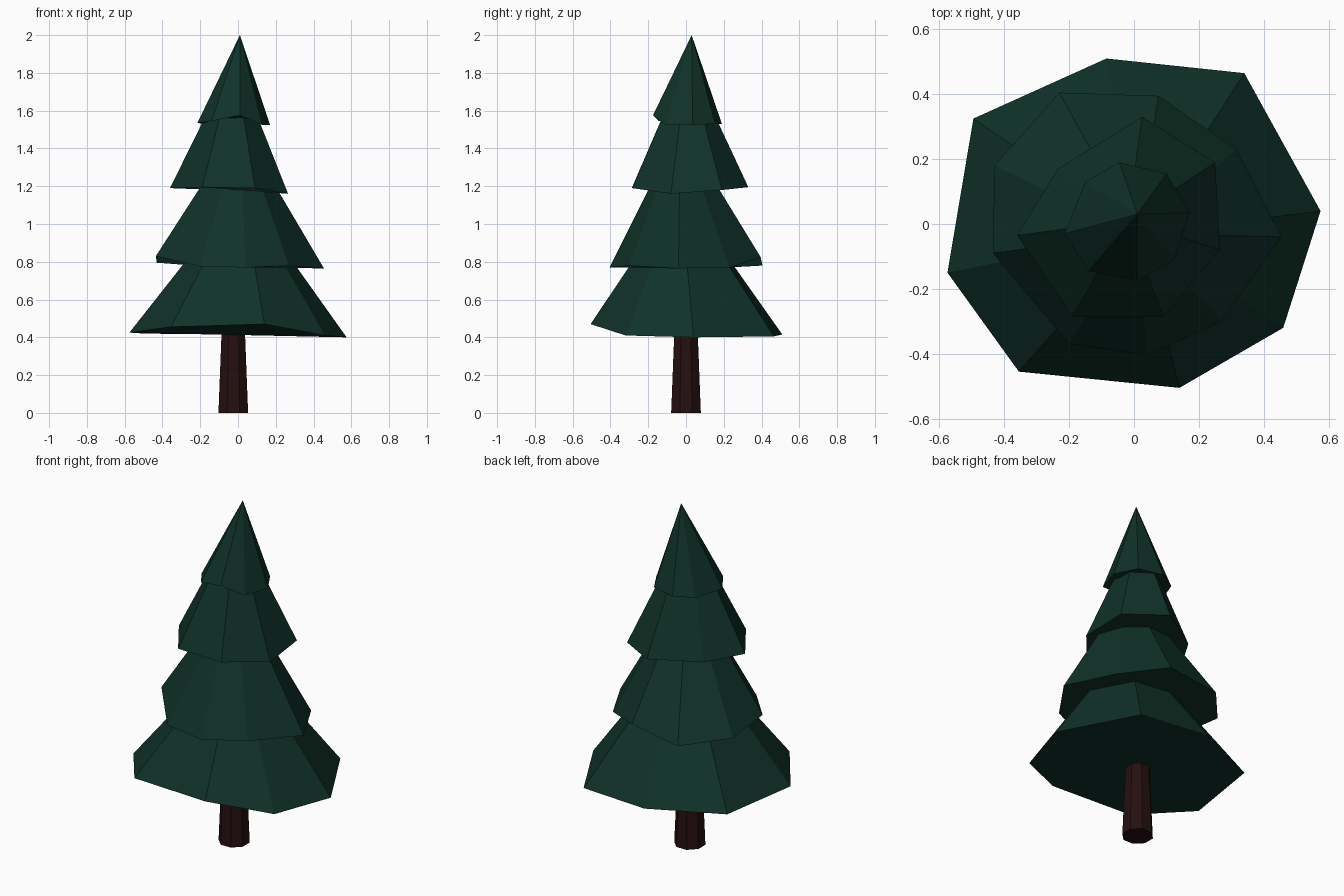
import bpy, bmesh, math
from mathutils import Vector

if "Cube" in bpy.data.objects:
    bpy.data.objects.remove(bpy.data.objects["Cube"])


def material(name, rgb):
    m = bpy.data.materials.new(name)
    m.diffuse_color = (*rgb, 1)
    m.use_nodes = True
    m.node_tree.nodes["Principled BSDF"].inputs["Base Color"].default_value = m.diffuse_color
    return m


needle_green = material("needle_green", (0.005, 0.031, 0.021))
bark_brown = material("bark_brown", (0.019, 0.005, 0.005))


def skin(name, lower, upper, mat):
    """Closed flat-shaded solid between two rings; coincident points are merged."""
    bm = bmesh.new()
    a = [bm.verts.new(p) for p in lower]
    b = [bm.verts.new(p) for p in upper]
    n = len(a)
    for i in range(n):
        j = (i + 1) % n
        bm.faces.new((a[i], a[j], b[j]))
        bm.faces.new((a[i], b[j], b[i]))
    bm.faces.new(a[::-1])
    bm.faces.new(b)
    bmesh.ops.remove_doubles(bm, verts=bm.verts, dist=1e-4)
    bmesh.ops.recalc_face_normals(bm, faces=bm.faces)
    me = bpy.data.meshes.new(name)
    bm.to_mesh(me)
    bm.free()
    me.materials.append(mat)
    ob = bpy.data.objects.new(name, me)
    bpy.context.collection.objects.link(ob)
    return ob


def tier(name, rim, tip, top_z):
    """Irregular skirt of branches, tapering towards tip and cut off inside the next tier."""
    tip = Vector(tip)
    rim = [Vector(p) for p in rim]
    top = [p.lerp(tip, (top_z - p.z) / (tip.z - p.z)) for p in rim]
    skin(name, rim, top, needle_green)


# Trunk: tapered eight-sided post
def ring(cx, cy, z, r, n=8):
    return [(cx + r * math.cos(math.tau * (i + .5) / n),
             cy + r * math.sin(math.tau * (i + .5) / n), z) for i in range(n)]


skin("trunk", ring(-.025, 0, 0, .085), ring(-.025, 0, .5, .064), bark_brown)

# Three lower tiers, rims listed counter-clockwise
tier("bottom_branches", [
    (.575, .04, .40), (.34, .465, .405), (-.085, .51, .415), (-.495, .325, .42),
    (-.575, -.15, .425), (-.355, -.455, .455), (.14, -.505, .47), (.46, -.32, .41),
], (.02, -.03, 1.18), .95)

tier("lower_middle_branches", [
    (.455, -.04, .765), (.315, .23, .77), (.075, .395, .825), (-.23, .405, .78),
    (-.43, .18, .795), (-.435, -.09, .83), (-.2, -.37, .775), (.04, -.405, .77),
    (.27, -.30, .78),
], (.01, -.03, 1.52), 1.35)

tier("upper_middle_branches", [
    (.265, -.08, 1.16), (.25, .19, 1.18), (.025, .33, 1.195), (-.235, .17, 1.185),
    (-.36, -.035, 1.19), (-.19, -.285, 1.195), (.09, -.285, 1.19),
], (-.02, .01, 1.88), 1.7)

# Crown: pointed tip with a small shoulder on its left side
rim = [(.17, .035, 1.525), (.1, .155, 1.53), (-.045, .19, 1.53), (-.15, .13, 1.525),
       (-.215, -.03, 1.535), (-.14, -.145, 1.545), (.01, -.175, 1.575), (.125, -.11, 1.525)]
point, shoulder = (.01, .03, 2.0), (-.03, .015, 1.915)
bm = bmesh.new()
low = [bm.verts.new(p) for p in rim]
tip, nub = bm.verts.new(point), bm.verts.new(shoulder)
for i in range(8):
    bm.faces.new((low[i], low[(i + 1) % 8], nub if i == 4 else tip))
for i in (4, 5):
    bm.faces.new((low[i], nub, tip) if i == 4 else (low[i], tip, nub))
bm.faces.new(low[::-1])
bmesh.ops.recalc_face_normals(bm, faces=bm.faces)
me = bpy.data.meshes.new("crown_branches")
bm.to_mesh(me)
bm.free()
me.materials.append(needle_green)
bpy.context.collection.objects.link(bpy.data.objects.new("crown_branches", me))
